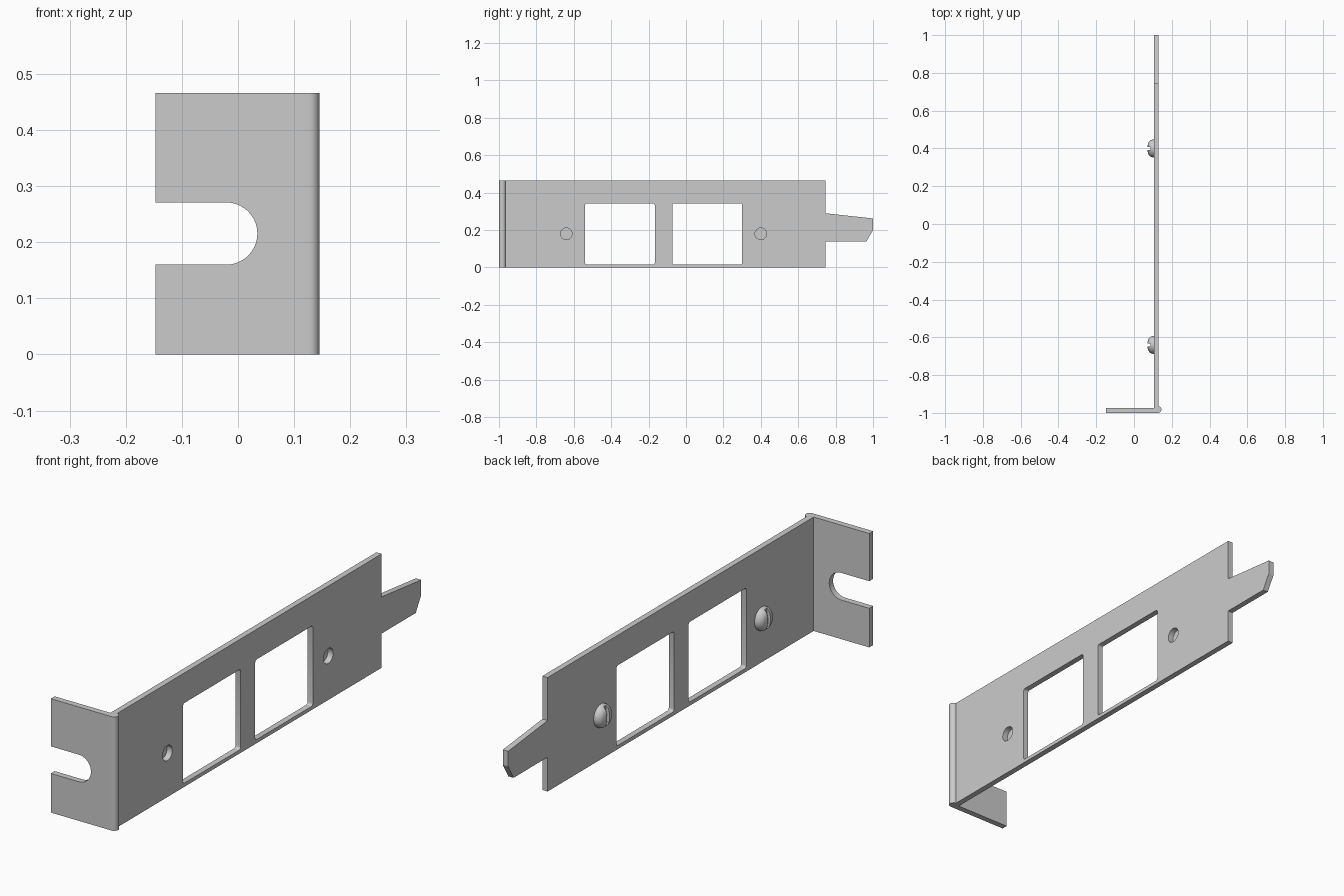
import bpy, bmesh
from math import cos, sin, pi, radians
from mathutils import Vector

if "Cube" in bpy.data.objects:
    bpy.data.objects.remove(bpy.data.objects["Cube"])

HEIGHT = 0.466


def finish(bm, name, angle=30):
    bmesh.ops.recalc_face_normals(bm, faces=bm.faces)
    mesh = bpy.data.meshes.new(name)
    bm.to_mesh(mesh)
    bm.free()
    obj = bpy.data.objects.new(name, mesh)
    bpy.context.collection.objects.link(obj)
    bpy.ops.object.select_all(action='DESELECT')
    obj.select_set(True)
    bpy.context.view_layer.objects.active = obj
    bpy.ops.object.shade_smooth_by_angle(angle=radians(angle))
    return obj


def arc(cu, cv, r, a0, a1, n):
    return [(cu + r * cos(radians(a0 + (a1 - a0) * i / n)),
             cv + r * sin(radians(a0 + (a1 - a0) * i / n))) for i in range(n + 1)]


def rounded_rect(u0, v0, u1, v1, r):
    corners = [(u1 - r, v1 - r), (u0 + r, v1 - r), (u0 + r, v0 + r), (u1 - r, v0 + r)]
    return [p for i, (u, v) in enumerate(corners)
            for p in arc(u, v, r, 90 * i, 90 * i + 90, 4)]


def sheet(name, loops, place, depth):
    """Fill an outline with holes, then extrude it along depth."""
    bm = bmesh.new()
    for loop in loops:
        verts = [bm.verts.new(place(u, v)) for u, v in loop]
        for i, v in enumerate(verts):
            bm.edges.new((v, verts[(i + 1) % len(verts)]))
    bmesh.ops.triangle_fill(bm, use_beauty=True, use_dissolve=False, edges=bm.edges[:])
    new = bmesh.ops.extrude_face_region(bm, geom=bm.faces[:], use_keep_orig=True)
    bmesh.ops.translate(bm, vec=Vector(depth),
                        verts=[g for g in new['geom'] if isinstance(g, bmesh.types.BMVert)])
    return finish(bm, name)


# Long face plate with pointed tab, two windows and two screw holes
SCREWS = (-0.64, 0.40)
outline = [(-0.964, 0), (0.745, 0), (0.745, 0.14), (0.965, 0.14), (1, 0.20),
           (1, 0.262), (0.745, 0.29), (0.745, HEIGHT), (-0.964, HEIGHT)]
windows = [rounded_rect(y, 0.015, y + 0.373, 0.343, 0.01) for y in (-0.54, -0.073)]
holes = [arc(y, 0.18, 0.031, 0, 345, 23) for y in SCREWS]
sheet("face_plate", [outline] + windows + holes,
      lambda u, v: (0.105, u, v), (0.024, 0, 0))

# Mounting flange with an open round-ended slot
flange = ([(-0.147, 0), (0.105, 0), (0.105, HEIGHT), (-0.147, HEIGHT), (-0.147, 0.271)]
          + arc(-0.021, 0.2155, 0.0555, 90, -90, 20) + [(-0.147, 0.16)])
sheet("mounting_flange", [flange], lambda u, v: (u, -1, v), (0, 0.025, 0))

# Rounded bend joining flange and face plate
bend = [(0.105, -0.964), (0.105, -1)] + arc(0.127, -0.982, 0.018, -90, 90, 12)
sheet("corner_bend", [bend], lambda u, v: (u, v, 0), (0, 0, HEIGHT))


# Domed, slotted screw heads behind the plate
def screw_head(name, y, z):
    profile = [(0, 0.105), (0.047, 0.105), (0.047, 0.098), (0.044, 0.089),
               (0.037, 0.080), (0.028, 0.075), (0.015, 0.072), (0, 0.071)]
    bm = bmesh.new()
    verts = [bm.verts.new((x, y + r, z)) for r, x in profile]
    edges = [bm.edges.new(pair) for pair in zip(verts, verts[1:])]
    bmesh.ops.spin(bm, geom=verts + edges, cent=(0, y, z), axis=(1, 0, 0),
                   angle=2 * pi, steps=32, use_merge=True)
    bmesh.ops.remove_doubles(bm, verts=bm.verts, dist=1e-5)
    head = finish(bm, name)

    bm = bmesh.new()
    bmesh.ops.create_cube(bm, size=1)
    bmesh.ops.scale(bm, vec=(0.04, 0.016, 0.12), verts=bm.verts)
    bmesh.ops.translate(bm, vec=(0.068, y, z), verts=bm.verts)
    cutter = finish(bm, name + "_slot_cutter")
    cutter.hide_render = True

    bpy.context.view_layer.objects.active = head
    mod = head.modifiers.new("slot", 'BOOLEAN')
    mod.operation, mod.solver, mod.object = 'DIFFERENCE', 'EXACT', cutter
    bpy.ops.object.modifier_move_to_index(modifier=mod.name, index=0)
    bpy.ops.object.modifier_apply(modifier=mod.name)
    bpy.data.objects.remove(cutter)
    bpy.ops.object.select_all(action='DESELECT')
    head.select_set(True)
    bpy.ops.object.shade_smooth_by_angle(angle=radians(30))


for name, y in zip(("front_screw_head", "rear_screw_head"), SCREWS):
    screw_head(name, y, 0.18)
